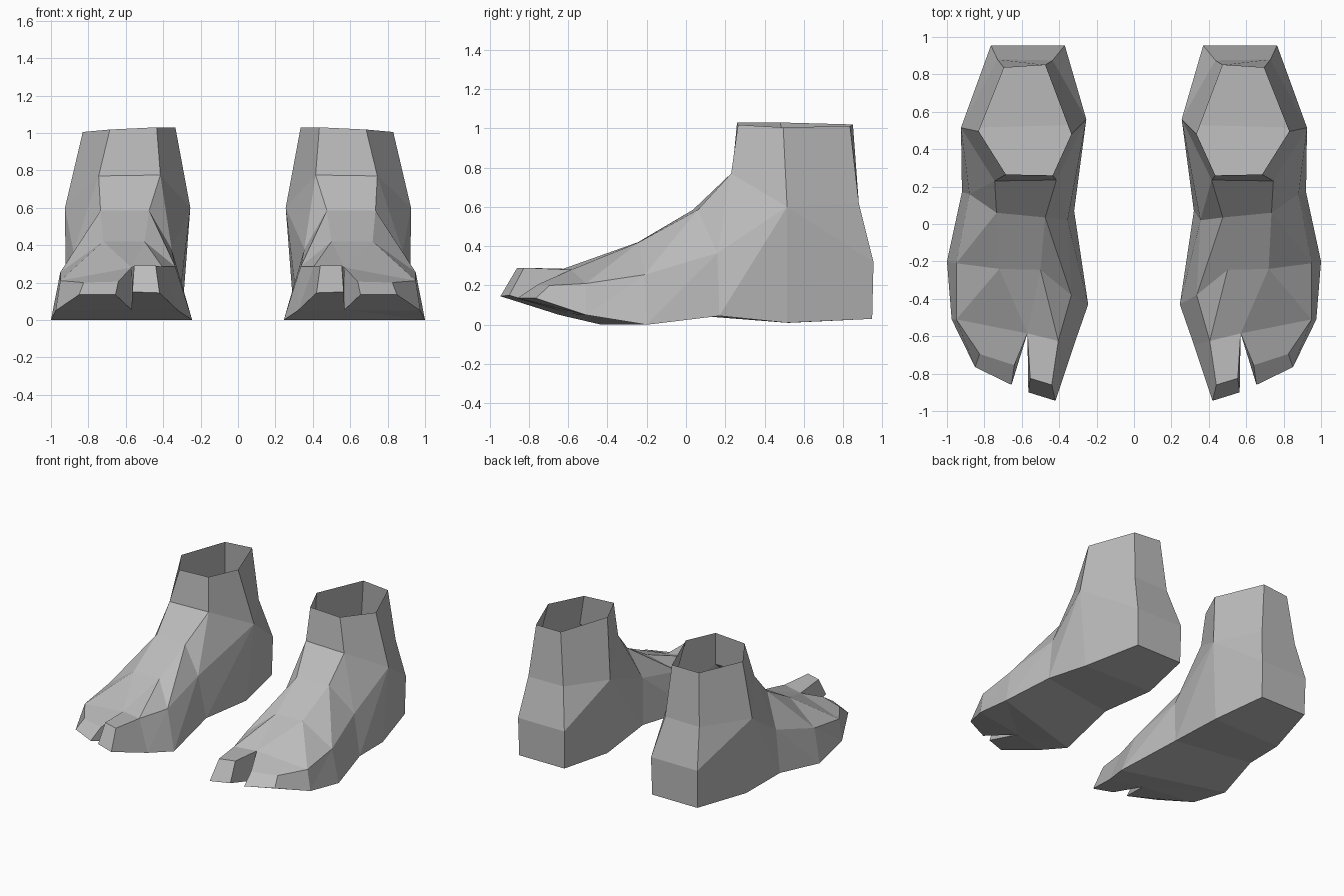
import bpy, bmesh

if "Cube" in bpy.data.objects:
    bpy.data.objects.remove(bpy.data.objects["Cube"])

bm = bmesh.new()


def ring(points):
    return [bm.verts.new(p) for p in points]


def face(*verts):
    unique = list(dict.fromkeys(verts))
    if len(unique) > 2:
        bm.faces.new(unique)


def bridge(a, b, closed=True):
    n = len(a)
    for i in range(n if closed else n - 1):
        j = (i + 1) % n
        face(a[i], a[j], b[j], b[i])


# Cross-sections: inner sole, inner side, inner ridge, outer ridge, outer side, outer sole
ankle = ring([(.30, .53, .01), (.255, .56, .60), (.415, .235, .775),
              (.745, .23, .77), (.925, .515, .60), (.875, .515, .01)])
instep = ring([(.32, .07, .045), (.355, .02, .38), (.475, .035, .585),
               (.735, .06, .585), (.88, .16, .365), (.92, .17, .045)])
ball = ring([(.245, -.43, 0), (.335, -.38, .285), (.50, -.245, .42),
             (.72, -.24, .42), (.95, -.21, .255), (1.0, -.20, 0)])
toe_base = ring([(.32, -.645, .05), (.405, -.625, .285), (.57, -.585, .28),
                 (.95, -.51, .21), (.975, -.51, .05), (.57, -.585, .055)])
in_sole, in_side, cleft_top, out_side, out_sole, cleft_low = toe_base

# Upper of the foot, split symmetrically about the instep panel
front = [in_sole, in_side, cleft_top, cleft_top, out_side, out_sole]
for a, b in ((ankle, instep), (instep, ball), (ball, front)):
    for i in range(5):
        if i == 2:
            face(a[2], a[3], b[3], b[2])
        elif i < 2:
            face(a[i], a[i + 1], b[i])
            face(a[i + 1], b[i + 1], b[i])
        else:
            face(a[i], b[i + 1], b[i])
            face(a[i], a[i + 1], b[i + 1])

# Sole
for a, b in ((ankle, instep), (instep, ball)):
    face(a[5], a[0], b[0], b[5])
face(ball[5], ball[0], cleft_low)
face(ball[0], in_sole, cleft_low)
face(ball[5], cleft_low, out_sole)

# Big toe and the joined small toes
big_tip = ring([(.42, -.945, .145), (.44, -.86, .29), (.555, -.825, .29), (.565, -.90, .15)])
small_tip = ring([(.655, -.86, .135), (.64, -.755, .205), (.825, -.695, .20), (.85, -.765, .135)])
for base, tip in (([in_sole, in_side, cleft_top, cleft_low], big_tip),
                  ([cleft_low, cleft_top, out_side, out_sole], small_tip)):
    bridge(base, tip)
    face(*tip)

# Heel: inner and outer back corners at three heights
mid_in, mid_out = ring([(.435, .875, .62), (.73, .88, .62)])
low_in, low_out = ring([(.37, .955, .32), (.765, .955, .32)])
base_in, base_out = ring([(.375, .948, .03), (.76, .948, .03)])
face(mid_in, mid_out, low_out, low_in)
face(low_in, low_out, base_out, base_in)
for side, sole, mid, low, base in ((ankle[1], ankle[0], mid_in, low_in, base_in),
                                   (ankle[4], ankle[5], mid_out, low_out, base_out)):
    face(side, mid, low)
    face(side, low, base, sole)
face(ankle[0], ankle[5], base_out, base_in)

# Open ankle cuff
rim = ring([(.335, .48, 1.03), (.435, .26, 1.03), (.685, .265, 1.018),
            (.83, .495, 1.005), (.695, .835, 1.012), (.475, .85, 1.02)])
bridge([ankle[1], ankle[2], ankle[3], ankle[4], mid_out, mid_in], rim)

bmesh.ops.recalc_face_normals(bm, faces=bm.faces)
# The shell is open, so confirm the sole points down
bm.normal_update()
sole_face = min(bm.faces, key=lambda f: f.calc_center_median().z)
if sole_face.normal.z > 0:
    bmesh.ops.reverse_faces(bm, faces=bm.faces)

mesh = bpy.data.meshes.new("feet")
bm.to_mesh(mesh)
bm.free()
grey = bpy.data.materials.new("plain_grey")
grey.diffuse_color = (.5, .5, .5, 1)
grey.use_nodes = True
grey.node_tree.nodes["Principled BSDF"].inputs["Base Color"].default_value = grey.diffuse_color
mesh.materials.append(grey)
feet = bpy.data.objects.new("feet", mesh)
bpy.context.collection.objects.link(feet)

# Second foot
mirror = feet.modifiers.new("other_foot", 'MIRROR')
mirror.use_mirror_merge = False
